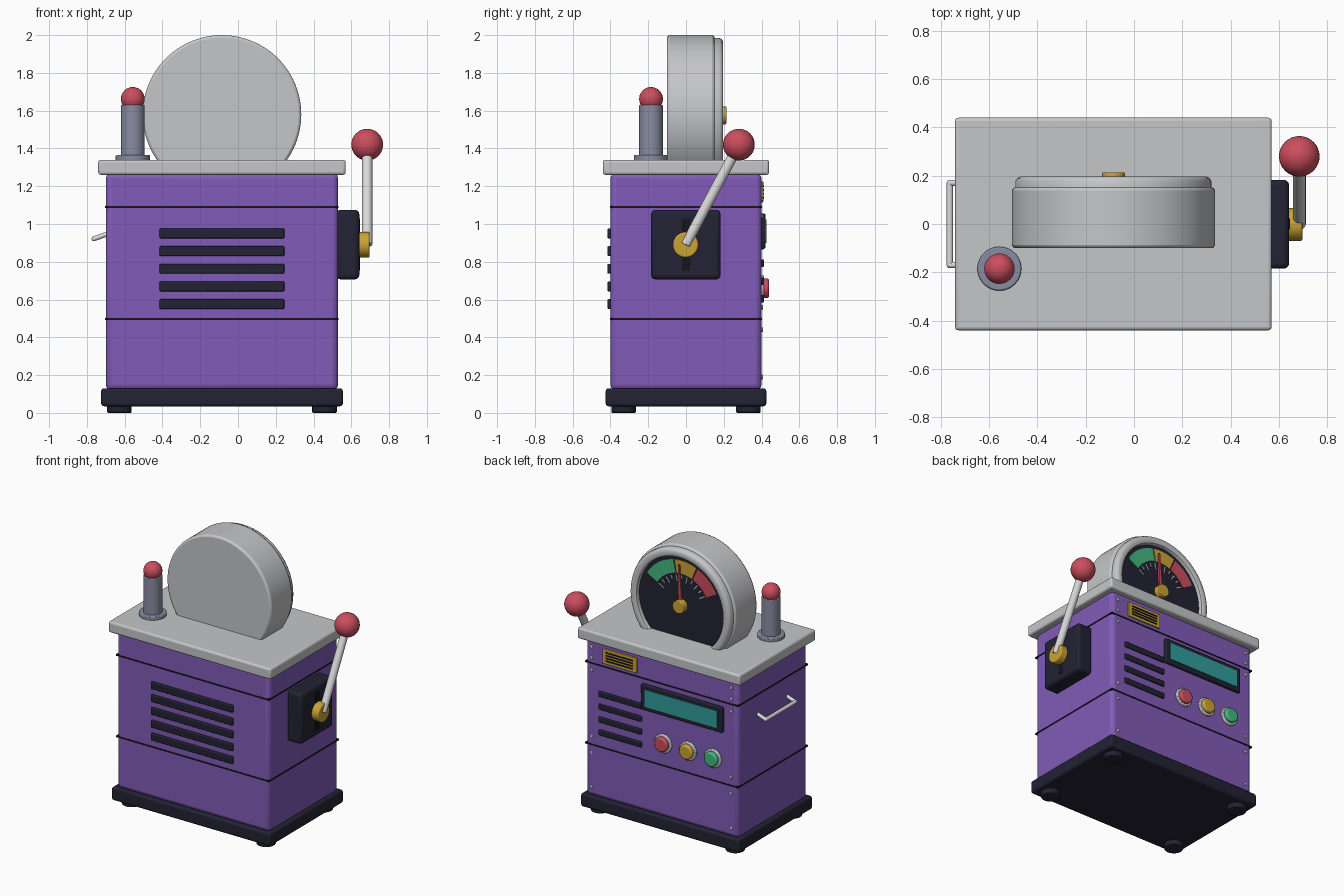
import bpy, bmesh, math
from mathutils import Vector, Matrix

if "Cube" in bpy.data.objects:
    bpy.data.objects.remove(bpy.data.objects["Cube"])

COLOURS = {
    "purple": (0.22, 0.105, 0.48), "grey": (0.56, 0.565, 0.58), "dark_navy": (0.016, 0.016, 0.033),
    "gold": (0.60, 0.37, 0.035), "red": (0.60, 0.075, 0.11), "green": (0.06, 0.48, 0.22),
    "teal": (0.03, 0.34, 0.33), "steel_blue": (0.25, 0.265, 0.36), "pale_grey": (0.70, 0.70, 0.70),
    "black": (0.007, 0.007, 0.012),
}
MATS = {}
for key, rgb in COLOURS.items():
    MATS[key] = bpy.data.materials.new(key)
    MATS[key].diffuse_color = (*rgb, 1)


def finish(name, bm, mat, bevel=0.0, segs=3):
    bmesh.ops.recalc_face_normals(bm, faces=bm.faces)
    me = bpy.data.meshes.new(name)
    bm.to_mesh(me)
    bm.free()
    me.materials.append(MATS[mat])
    ob = bpy.data.objects.new(name, me)
    bpy.context.collection.objects.link(ob)
    bpy.context.view_layer.objects.active = ob
    ob.select_set(True)
    bpy.ops.object.shade_smooth_by_angle(angle=math.radians(35))
    ob.select_set(False)
    if bevel:
        mod = ob.modifiers.new("bevel", 'BEVEL')
        mod.width, mod.segments = bevel, segs
        mod.limit_method, mod.angle_limit = 'ANGLE', math.radians(40)
    return ob


def box(name, x, y, z, mat, bevel=0.0):
    """Box from (min, max) ranges."""
    bm = bmesh.new()
    size = [r[1] - r[0] for r in (x, y, z)]
    mid = [(r[0] + r[1]) / 2 for r in (x, y, z)]
    bmesh.ops.create_cube(bm, size=1, matrix=Matrix.Translation(mid) @ Matrix.Diagonal((*size, 1)))
    return finish(name, bm, mat, bevel)


def rod(name, a, b, r, mat, bevel=0.0, seg=32, r2=None):
    """Cylinder or cone from point a to point b."""
    a, b = Vector(a), Vector(b)
    d = b - a
    m = Matrix.Translation((a + b) / 2) @ d.to_track_quat('Z', 'Y').to_matrix().to_4x4()
    bm = bmesh.new()
    bmesh.ops.create_cone(bm, cap_ends=True, segments=seg, radius1=r, radius2=r if r2 is None else r2,
                          depth=d.length, matrix=m)
    return finish(name, bm, mat, bevel, 2)


def ball(name, c, r, mat):
    bm = bmesh.new()
    bmesh.ops.create_uvsphere(bm, u_segments=32, v_segments=20, radius=r, matrix=Matrix.Translation(c))
    return finish(name, bm, mat)


CX = -0.085            # middle of the cabinet
DZ = 1.58              # middle of the gauge


def polar(r, deg, y):
    """Point on the gauge; angle from straight up, positive towards +x."""
    t = math.radians(deg)
    return Vector((CX + r * math.sin(t), y, DZ + r * math.cos(t)))


def sweep(name, profile, a0, a1, steps, mat, closed_turn=False):
    """Sweep a closed (radius, y) profile around the gauge axis."""
    bm = bmesh.new()
    n = steps if closed_turn else steps + 1
    rings = [[bm.verts.new(polar(r, a0 + (a1 - a0) * i / steps, y)) for r, y in profile] for i in range(n)]
    k = len(profile)
    for i in range(steps):
        p, q = rings[i], rings[(i + 1) % n]
        for j in range(k):
            bm.faces.new((p[j], p[(j + 1) % k], q[(j + 1) % k], q[j]))
    if not closed_turn:
        bm.faces.new(rings[0])
        bm.faces.new(rings[-1])
    return finish(name, bm, mat)


# Cabinet, base, feet and top
box("cabinet", (-0.70, 0.53), (-0.40, 0.40), (0.12, 1.27), "purple", 0.03)
box("base", (-0.725, 0.555), (-0.425, 0.425), (0.035, 0.13), "dark_navy", 0.015)
box("top_plate", (-0.74, 0.57), (-0.44, 0.44), (1.26, 1.34), "grey", 0.014)
for sx in (-1, 1):
    for sy in (-1, 1):
        x, y = CX + sx * 0.543, sy * 0.33
        rod("foot", (x, y, 0), (x, y, 0.05), 0.065, "dark_navy", 0.006)
for z in (0.497, 1.09):
    box("seam_band", (-0.703, 0.533), (-0.403, 0.403), (z - 0.005, z + 0.005), "black")

# Ventilation slats, both faces
for i in range(5):
    z = 0.95 - 0.0935 * i
    box("front_vent", (-0.415, 0.245), (-0.416, -0.39), (z - 0.026, z + 0.026), "dark_navy", 0.006)
for i in range(4):
    z = 0.885 - 0.0935 * i
    box("rear_vent", (0.075, 0.42), (0.39, 0.413), (z - 0.02, z + 0.02), "dark_navy", 0.006)

# Control panel: name plate with grooves, screen, buttons, screws
box("badge_plate", (0.11, 0.39), (0.39, 0.409), (1.115, 1.225), "gold", 0.004)
for i in range(4):
    z = 1.2 - 0.02 * i
    box("badge_groove", (0.14, 0.36), (0.40, 0.412), (z - 0.005, z + 0.005), "black")
box("screen_frame", (-0.585, 0.07), (0.39, 0.422), (0.87, 1.055), "dark_navy", 0.008)
box("screen", (-0.55, 0.035), (0.41, 0.427), (0.90, 1.025), "teal")
for x, col in ((-0.10, "red"), (-0.30, "gold"), (-0.50, "green")):
    rod("button_ring", (x, 0.39, 0.66), (x, 0.414, 0.66), 0.068, "grey", 0.006)
    rod("button_cap", (x, 0.40, 0.66), (x, 0.44, 0.66), 0.052, col, 0.01)
for x in (-0.645, 0.48):
    for z in (1.21, 1.13, 1.04, 0.56, 0.44, 0.19):
        rod("screw", (x, 0.39, z), (x, 0.408, z), 0.012, "pale_grey", 0.003, 12)

# Gauge: drum, bezel, dark face
rod("gauge_drum", (CX, -0.10, DZ), (CX, 0.152, DZ), 0.42, "grey", 0.014, 96)
sweep("gauge_bezel", [(0.345, 0.14), (0.405, 0.14), (0.405, 0.178), (0.398, 0.19), (0.385, 0.197),
                      (0.36, 0.197), (0.35, 0.192), (0.345, 0.18)], 0, 360, 96, "grey", True)
rod("gauge_face", (CX, 0.14, DZ), (CX, 0.168, DZ), 0.348, "dark_navy", 0, 96)

# Gauge scale, ticks, needle
for a, b, col in ((60, 12, "green"), (10, -22, "gold"), (-24, -62, "red")):
    sweep("scale_" + col, [(0.225, 0.165), (0.32, 0.165), (0.32, 0.173), (0.225, 0.173)], a, b, 12, col)
for i in range(11):
    a, inner = 60 - 12 * i, 0.165 if i % 2 == 0 else 0.185
    w = 1.0
    sweep("tick", [(inner, 0.165), (0.212, 0.165), (0.212, 0.172), (inner, 0.172)], a + w, a - w, 1, "pale_grey")
bm = bmesh.new()
outline = [polar(0.06, 180 - 15, 0.174), polar(0.06, 180 + 15, 0.174), polar(0.29, 2, 0.174), polar(0.29, 4, 0.174)]
face = bm.faces.new([bm.verts.new(p) for p in outline])
ext = bmesh.ops.extrude_face_region(bm, geom=[face])
bmesh.ops.translate(bm, vec=(0, 0.012, 0), verts=[v for v in ext["geom"] if isinstance(v, bmesh.types.BMVert)])
finish("needle", bm, "red")
rod("needle_hub", (CX, 0.165, DZ - 0.005), (CX, 0.214, DZ - 0.005), 0.047, "gold", 0.005)

# Signal lamp post
PX, PY = -0.557, -0.185
rod("lamp_flange", (PX, PY, 1.33), (PX, PY, 1.365), 0.091, "steel_blue", 0.006)
rod("lamp_post", (PX, PY, 1.34), (PX, PY, 1.63), 0.063, "steel_blue", 0.004)
ball("lamp_bulb", (PX, PY, 1.662), 0.063, "red")

# Side lever
box("lever_housing", (0.52, 0.642), (-0.185, 0.183), (0.707, 1.075), "dark_navy", 0.022)
box("lever_slot", (0.63, 0.646), (-0.022, 0.022), (0.755, 1.03), "black")
rod("lever_hub", (0.635, -0.002, 0.89), (0.697, -0.002, 0.89), 0.068, "gold", 0.008)
rod("lever_arm", (0.684, -0.002, 0.89), (0.684, 0.28, 1.42), 0.027, "pale_grey", 0.004, 24)
ball("lever_knob", (0.684, 0.28, 1.42), 0.084, "red")

# Carry handle on the other side
inner_x, outer_x, z0, z1 = -0.69, -0.762, 0.948, 0.922
for y in (-0.17, 0.17):
    rod("handle_arm", (inner_x, y, z0), (outer_x, y, z1), 0.013, "pale_grey", 0, 16)
    ball("handle_corner", (outer_x, y, z1), 0.013, "pale_grey")
rod("handle_bar", (outer_x, -0.17, z1), (outer_x, 0.17, z1), 0.013, "pale_grey", 0, 16)

for m in bpy.data.materials:
    if m.users and not m.is_grease_pencil:
        m.use_nodes = True
        m.node_tree.nodes["Principled BSDF"].inputs["Base Color"].default_value = m.diffuse_color
